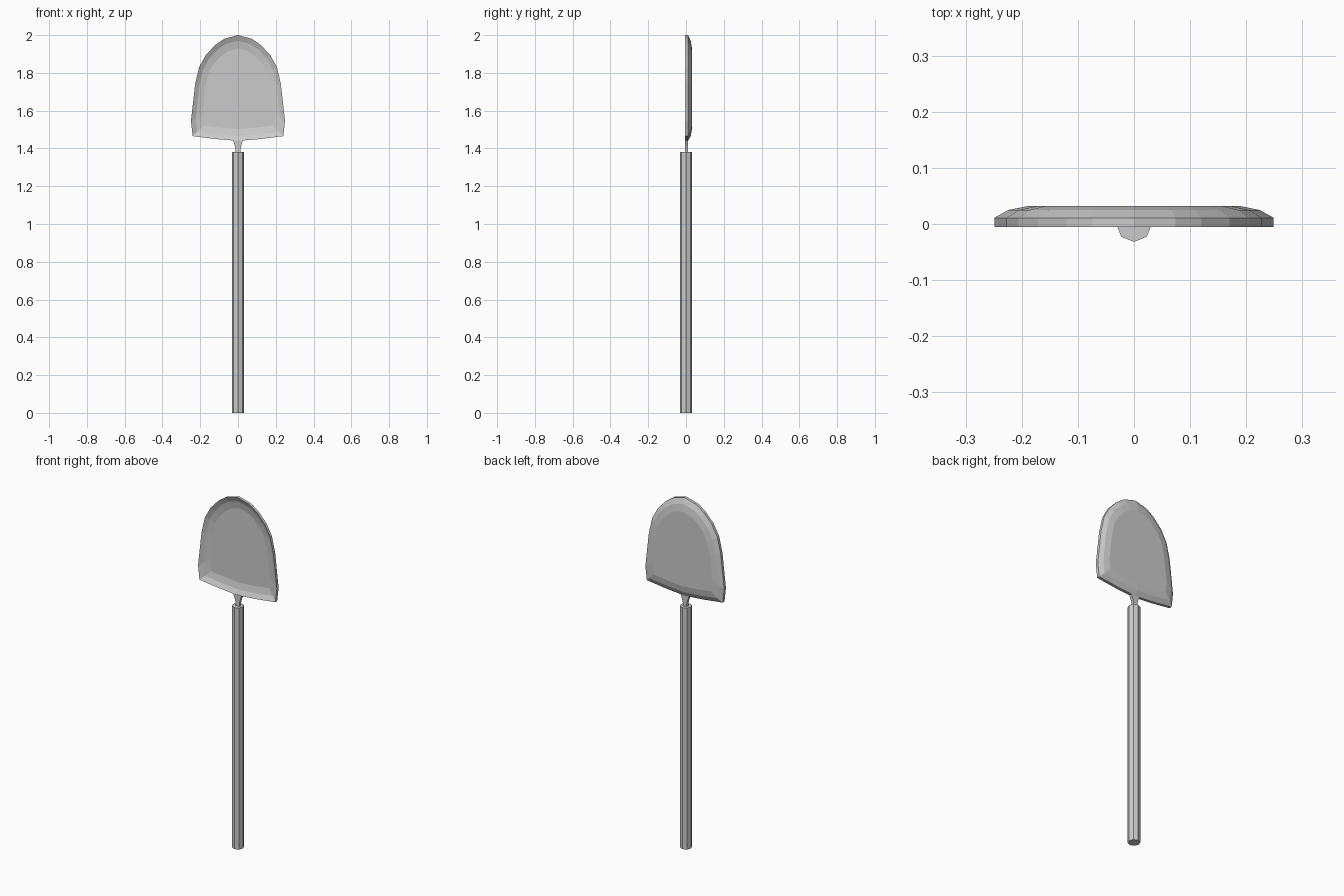
import bpy, bmesh
from math import cos, sin, pi

if "Cube" in bpy.data.objects:
    bpy.data.objects.remove(bpy.data.objects["Cube"])


def loft(name, rings):
    """Skin a stack of equal-length vertex rings and cap both ends."""
    bm = bmesh.new()
    loops = [[bm.verts.new(p) for p in ring] for ring in rings]
    n = len(loops[0])
    for a, b in zip(loops, loops[1:]):
        for i in range(n):
            j = (i + 1) % n
            bm.faces.new((a[i], a[j], b[j], b[i]))
    bm.faces.new(loops[0][::-1])
    bm.faces.new(loops[-1])
    bmesh.ops.recalc_face_normals(bm, faces=bm.faces)
    mesh = bpy.data.meshes.new(name)
    bm.to_mesh(mesh)
    bm.free()
    obj = bpy.data.objects.new(name, mesh)
    bpy.context.collection.objects.link(obj)
    return obj


# Dished blade: half outline mirrored, then shrunk towards its middle
half = [(0.074, 1.98), (0.12, 1.948), (0.17, 1.895), (0.206, 1.83),
        (0.227, 1.74), (0.249, 1.545), (0.24, 1.465), (0.12, 1.45)]
outline = [(0, 2.0)] + half + [(0, 1.44)] + [(-x, z) for x, z in reversed(half)]


def blade_ring(scale, y, centre=1.7):
    return [(x * scale, y, centre + (z - centre) * scale) for x, z in outline]


# from the hollow front floor, out round the rim, to the raised back
loft("blade", [blade_ring(s, y) for s, y in [
    (0.76, 0.017), (0.9, 0.009), (1.0, -0.005),
    (1.0, 0.011), (0.9, 0.025), (0.76, 0.032)]])


# Octagonal handle
def octagon(radius, z):
    return [(radius * cos(i * pi / 4), radius * sin(i * pi / 4), z) for i in range(8)]


loft("handle", [octagon(0.032, 0), octagon(0.032, 1.38)])


# Flared neck joining handle and blade
def neck_ring(w, z, y0=-0.005, y1=0.011):
    return [(-w, y0, z), (w, y0, z), (w, y1, z), (-w, y1, z)]


loft("neck", [neck_ring(w, z) for w, z in [
    (0.012, 1.37), (0.012, 1.395), (0.018, 1.42), (0.027, 1.443)]])
